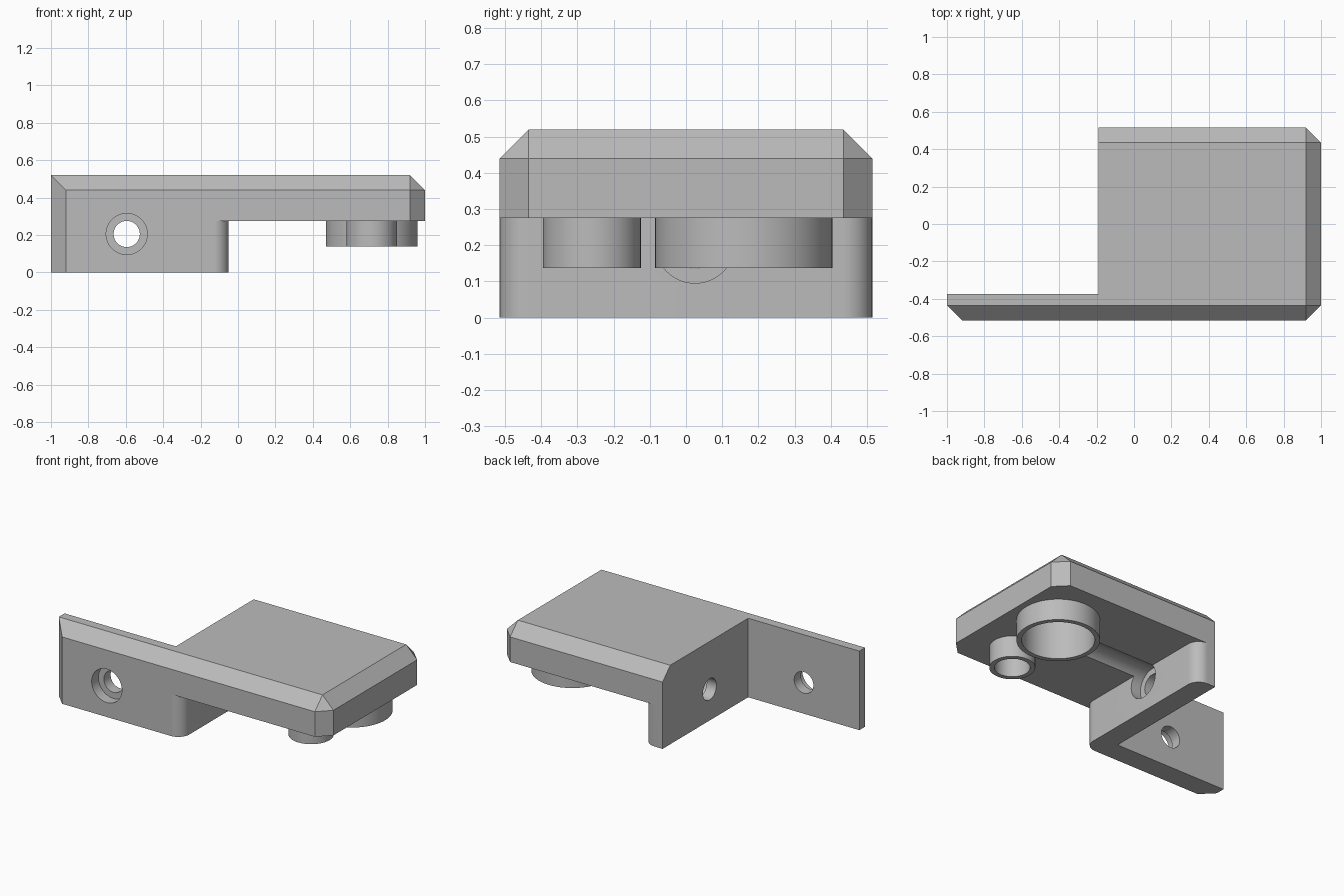
import bpy, bmesh, math
from mathutils import Vector

cube = bpy.data.objects.get("Cube")
if cube:
    bpy.data.objects.remove(cube, do_unlink=True)

grey = bpy.data.materials.new("plain grey")
grey.use_nodes = True
colour = (0.5, 0.5, 0.5, 1)
grey.diffuse_color = colour
grey.node_tree.nodes["Principled BSDF"].inputs["Base Color"].default_value = colour

# Shared dimensions
LEFT, RIGHT, HALF = -1.0, 1.0, 0.515          # overall extents
TOP, UNDER, CH = 0.52, 0.275, 0.08            # slab top, underside, chamfer
WALL_L, WALL_R, PLATE_BACK = -0.19, -0.05, -0.375
HOLE_Z, RING_X, RING_BOTTOM = 0.205, 0.715, 0.137


def hull(name, points):
    """Convex solid around the given points."""
    bm = bmesh.new()
    for p in points:
        bm.verts.new(p)
    bmesh.ops.convex_hull(bm, input=bm.verts[:])
    bmesh.ops.dissolve_limit(bm, angle_limit=0.01, verts=bm.verts[:], edges=bm.edges[:])
    bmesh.ops.recalc_face_normals(bm, faces=bm.faces[:])
    mesh = bpy.data.meshes.new(name)
    bm.to_mesh(mesh)
    bm.free()
    mesh.materials.append(grey)
    obj = bpy.data.objects.new(name, mesh)
    bpy.context.collection.objects.link(obj)
    return obj


def layer(outline, z):
    return [(x, y, z) for x, y in outline]


def rod(name, start, end, radius):
    """Cylinder between two points."""
    a, b = Vector(start), Vector(end)
    bpy.ops.mesh.primitive_cylinder_add(vertices=64, radius=radius, depth=(b - a).length,
                                        location=(a + b) / 2)
    obj = bpy.context.object
    obj.name = name
    obj.rotation_euler = (b - a).to_track_quat('Z', 'Y').to_euler()
    obj.data.materials.append(grey)
    return obj


def combine(target, other, operation):
    other.hide_render = True
    mod = target.modifiers.new(operation, 'BOOLEAN')
    mod.operation, mod.solver, mod.object = operation, 'EXACT', other
    bpy.context.view_layer.objects.active = target
    bpy.ops.object.modifier_apply(modifier=mod.name)
    bpy.data.objects.remove(other, do_unlink=True)


# Chamfered top slab
inner, edge = HALF - CH, RIGHT - CH
slab_outline = [(WALL_L, -HALF), (edge, -HALF), (RIGHT, -inner),
                (RIGHT, inner), (edge, HALF), (WALL_L, HALF)]
slab_top = [(WALL_L, -inner), (edge, -inner), (edge, inner), (WALL_L, inner)]
body = hull("bracket_body", layer(slab_outline, UNDER) + layer(slab_outline, TOP - CH)
            + layer(slab_top, TOP))

# Front mounting plate with chamfered end
end_x = WALL_L + 0.07
plate_back = [(LEFT, PLATE_BACK), (end_x, PLATE_BACK), (LEFT, -inner)]
plate_front = [(LEFT + CH, -HALF), (end_x, -HALF)]
plate = hull("front_plate", layer(plate_back + plate_front, 0)
             + layer(plate_front, TOP - CH)
             + layer(plate_back + [(end_x, -inner)], TOP))
combine(body, plate, 'UNION')

# Side wall under the slab, with rounded outer corners
wall = [(WALL_L, -HALF), (WALL_L, HALF)]
for side in (-1, 1):
    for i in range(13):
        a = math.pi / 2 * i / 12
        wall.append((WALL_R - CH + CH * math.cos(a), side * (inner + CH * math.sin(a))))
combine(body, hull("side_wall", layer(wall, 0) + layer(wall, UNDER + 0.05)), 'UNION')

# Counterbored screw holes; the wall counterbore runs on as a groove under the slab
for start, seat, end in (
        ((-0.595, -0.6, HOLE_Z), (-0.595, -HALF + 0.07, HOLE_Z), (-0.595, -0.3, HOLE_Z)),
        ((0.5, 0.025, HOLE_Z), (WALL_R - 0.07, 0.025, HOLE_Z), (-0.3, 0.025, HOLE_Z))):
    combine(body, rod("counterbore", start, seat, 0.11), 'DIFFERENCE')
    combine(body, rod("screw_hole", start, end, 0.07), 'DIFFERENCE')

# Two cups under the slab
for y, radius in ((0.16, 0.245), (-0.26, 0.135)):
    combine(body, rod("cup", (RING_X, y, RING_BOTTOM), (RING_X, y, 0.4), radius), 'UNION')
    combine(body, rod("cup_bore", (RING_X, y, 0), (RING_X, y, 0.42), radius - 0.03),
            'DIFFERENCE')

bpy.ops.object.select_all(action='DESELECT')
body.select_set(True)
bpy.context.view_layer.objects.active = body
bpy.ops.object.shade_smooth_by_angle(angle=math.radians(25))
